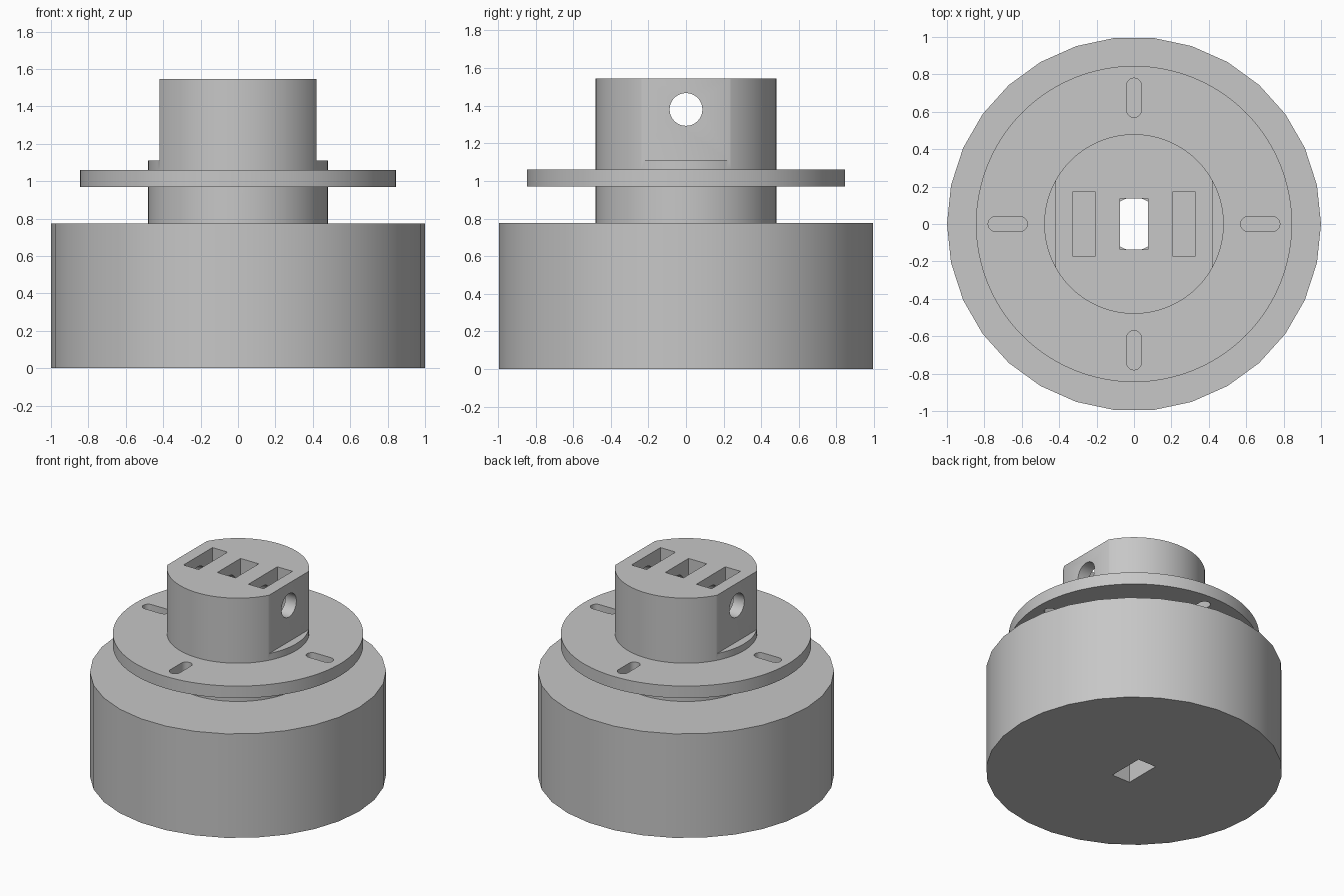
import bpy, math
from mathutils import Matrix

if "Cube" in bpy.data.objects:
    bpy.data.objects.remove(bpy.data.objects["Cube"], do_unlink=True)

grey = bpy.data.materials.new("plain_grey")
grey.use_nodes = True
colour = (0.57, 0.57, 0.57, 1)
grey.diffuse_color = colour
grey.node_tree.nodes["Principled BSDF"].inputs["Base Color"].default_value = colour


def cylinder(name, radius, z0, z1, sides=96):
    bpy.ops.mesh.primitive_cylinder_add(vertices=sides, radius=radius, depth=z1 - z0,
                                        location=(0, 0, (z0 + z1) / 2))
    ob = bpy.context.object
    ob.name = name
    # put a corner on the x axis
    ob.data.transform(Matrix.Rotation(math.pi / 2, 4, "Z"))
    ob.data.materials.append(grey)
    return ob


def box(name, x, y, z):
    """Box from (low, high) pairs."""
    bpy.ops.mesh.primitive_cube_add(size=1, location=[sum(p) / 2 for p in (x, y, z)])
    ob = bpy.context.object
    ob.name = name
    ob.data.transform(Matrix.Diagonal([p[1] - p[0] for p in (x, y, z)] + [1]))
    ob.data.materials.append(grey)
    return ob


def combine(target, tool, operation="DIFFERENCE"):
    mod = target.modifiers.new("combine", "BOOLEAN")
    mod.operation, mod.solver, mod.object = operation, "EXACT", tool
    bpy.context.view_layer.objects.active = target
    bpy.ops.object.modifier_apply(modifier=mod.name)
    bpy.data.objects.remove(tool, do_unlink=True)


# Head: round boss with two side flats above a low collar
head = cylinder("head", 0.48, 0.6, 1.545)
for s in (-1, 1):
    combine(head, box("flat_cutter", sorted((s * 0.42, s * 0.7)), (-0.6, 0.6), (1.11, 1.7)))

# Flange with four radial slots
flange = cylinder("flange", 0.845, 0.97, 1.06, 128)
for i in range(4):
    turn = Matrix.Rotation(i * math.pi / 2, 4, "Z")
    slot = box("slot_cutter", (0.61, 0.74), (-0.04, 0.04), (0.9, 1.1))
    slot.matrix_world = turn @ Matrix.Translation(slot.location)
    combine(flange, slot)
    for r in (0.61, 0.74):
        end = cylinder("slot_end_cutter", 0.04, 0.9, 1.1, 24)
        end.location = turn @ Matrix.Translation((r, 0, 1)) .to_translation()
        combine(flange, end)

# Drum joined with the flange and head into one solid
body = cylinder("drum_body", 1, 0, 0.775, 30)
combine(body, head, "UNION")
combine(body, flange, "UNION")

# Pockets either side of the centre, then the centre passage
for s in (-1, 1):
    combine(body, box("pocket_cutter", sorted((s * 0.205, s * 0.33)), (-0.17, 0.17), (1.2, 1.7)))
combine(body, box("passage_top_cutter", (-0.075, 0.075), (-0.137, 0.137), (0.9, 1.7)))
combine(body, box("passage_bottom_cutter", (-0.075, 0.075), (-0.137, 0.137), (-0.1, 0.7)))
combine(body, cylinder("passage_bore_cutter", 0.142, 0.65, 0.95, 32))

# Cross hole through the flats
hole = cylinder("cross_hole_cutter", 0.087, -0.7, 0.7, 48)
hole.matrix_world = Matrix.Translation((0, 0, 1.38)) @ Matrix.Rotation(math.pi / 2, 4, "Y")
combine(body, hole)

bpy.ops.object.select_all(action="DESELECT")
body.select_set(True)
bpy.context.view_layer.objects.active = body
bpy.ops.object.shade_smooth_by_angle(angle=math.radians(30))
